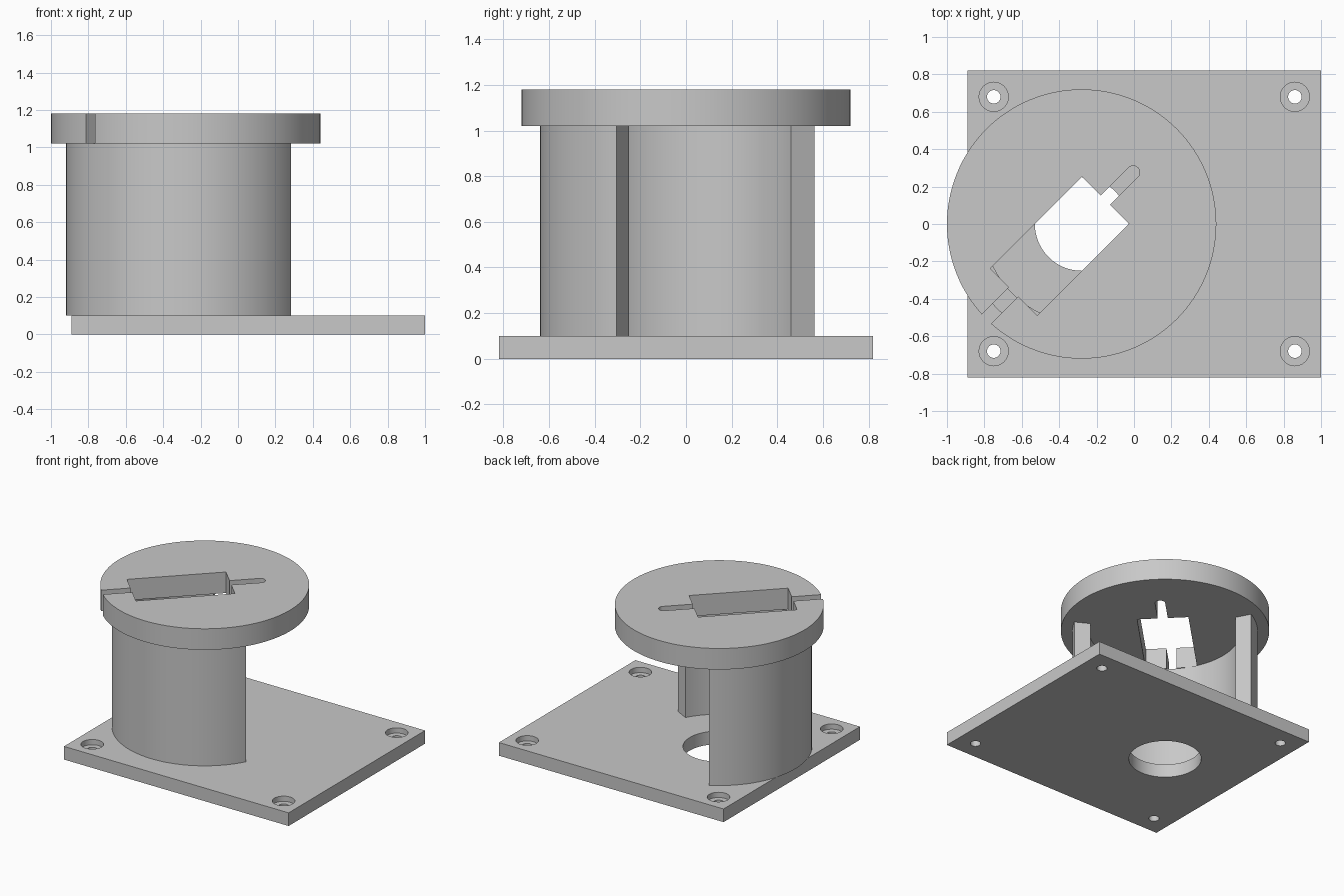
import bpy
import bmesh
from math import sin, cos, pi, radians

cube = bpy.data.objects.get("Cube")
if cube:
    bpy.data.objects.remove(cube, do_unlink=True)

AXIS_X = -0.28          # centre of the drum and its cap
PLATE_TOP, CAP_BOTTOM, CAP_TOP = 0.10, 1.02, 1.18

grey = bpy.data.materials.new("plain grey")
grey.use_nodes = True
grey.diffuse_color = (0.58, 0.58, 0.58, 1)
grey.node_tree.nodes["Principled BSDF"].inputs["Base Color"].default_value = grey.diffuse_color


def arc(radius, start, end, steps, cx=0, cy=0):
    """Points along an arc, angles in degrees."""
    angles = [radians(start + (end - start) * i / steps) for i in range(steps + 1)]
    return [(cx + radius * cos(a), cy + radius * sin(a)) for a in angles]


def circle(radius, cx=0, cy=0, steps=96):
    return arc(radius, 0, 360, steps, cx, cy)[:-1]


def prism(name, outline, bottom, top):
    """Extrude a flat counter-clockwise outline between two heights."""
    bm = bmesh.new()
    face = bm.faces.new([bm.verts.new((x, y, bottom)) for x, y in outline])
    extruded = bmesh.ops.extrude_face_region(bm, geom=[face])["geom"]
    verts = [g for g in extruded if isinstance(g, bmesh.types.BMVert)]
    bmesh.ops.translate(bm, verts=verts, vec=(0, 0, top - bottom))
    bmesh.ops.recalc_face_normals(bm, faces=bm.faces)
    mesh = bpy.data.meshes.new(name)
    bm.to_mesh(mesh)
    bm.free()
    mesh.materials.append(grey)
    obj = bpy.data.objects.new(name, mesh)
    bpy.context.collection.objects.link(obj)
    return obj


def activate(obj):
    bpy.ops.object.select_all(action="DESELECT")
    obj.select_set(True)
    bpy.context.view_layer.objects.active = obj


def cut(obj, outline, bottom, top):
    cutter = prism("cutter", outline, bottom, top)
    cutter.hide_render = True
    mod = obj.modifiers.new("cut", "BOOLEAN")
    mod.operation, mod.solver, mod.object = "DIFFERENCE", "EXACT", cutter
    activate(obj)
    bpy.ops.object.modifier_apply(modifier=mod.name)
    bpy.data.objects.remove(cutter, do_unlink=True)


# Base plate with a central opening and four counterbored screw holes
plate = prism("base_plate", [(-0.89, -0.82), (1, -0.82), (1, 0.82), (-0.89, 0.82)], 0, PLATE_TOP)
cut(plate, circle(0.25, AXIS_X), -0.1, 0.2)
for x in (-0.75, 0.86):
    for y in (-0.68, 0.68):
        cut(plate, circle(0.078, x, y, 48), 0.06, 0.2)
        cut(plate, circle(0.036, x, y, 48), -0.1, 0.2)

# Drum wall, open towards the back left
wall = arc(0.64, 118.5, 331.5, 72) + arc(0.524, 331.5, 118.5, 72)
drum = prism("drum_wall", wall, PLATE_TOP, CAP_BOTTOM)
drum.location.x = AXIS_X

# Cap disc with a diagonal window, an edge slit and a round-ended slot
cap = prism("cap_disc", circle(0.72, steps=128), CAP_BOTTOM, CAP_TOP)
half, slit = 0.178, 0.035
lower = [(-0.8, -slit), (-0.513, -slit), (-0.513, -half), (0.18, -half), (0.18, -slit)]
upper = [(u, -v) for u, v in reversed(lower)]
keyhole = lower + arc(slit, -90, 90, 16, 0.39) + upper
turned = [((u - v) * cos(pi / 4), (u + v) * sin(pi / 4)) for u, v in keyhole]
cut(cap, turned, CAP_BOTTOM - 0.1, CAP_TOP + 0.1)
cap.location.x = AXIS_X

# Smooth the round walls, keep the edges crisp
for part in (plate, drum, cap):
    activate(part)
    bpy.ops.object.shade_smooth_by_angle(angle=radians(30))
